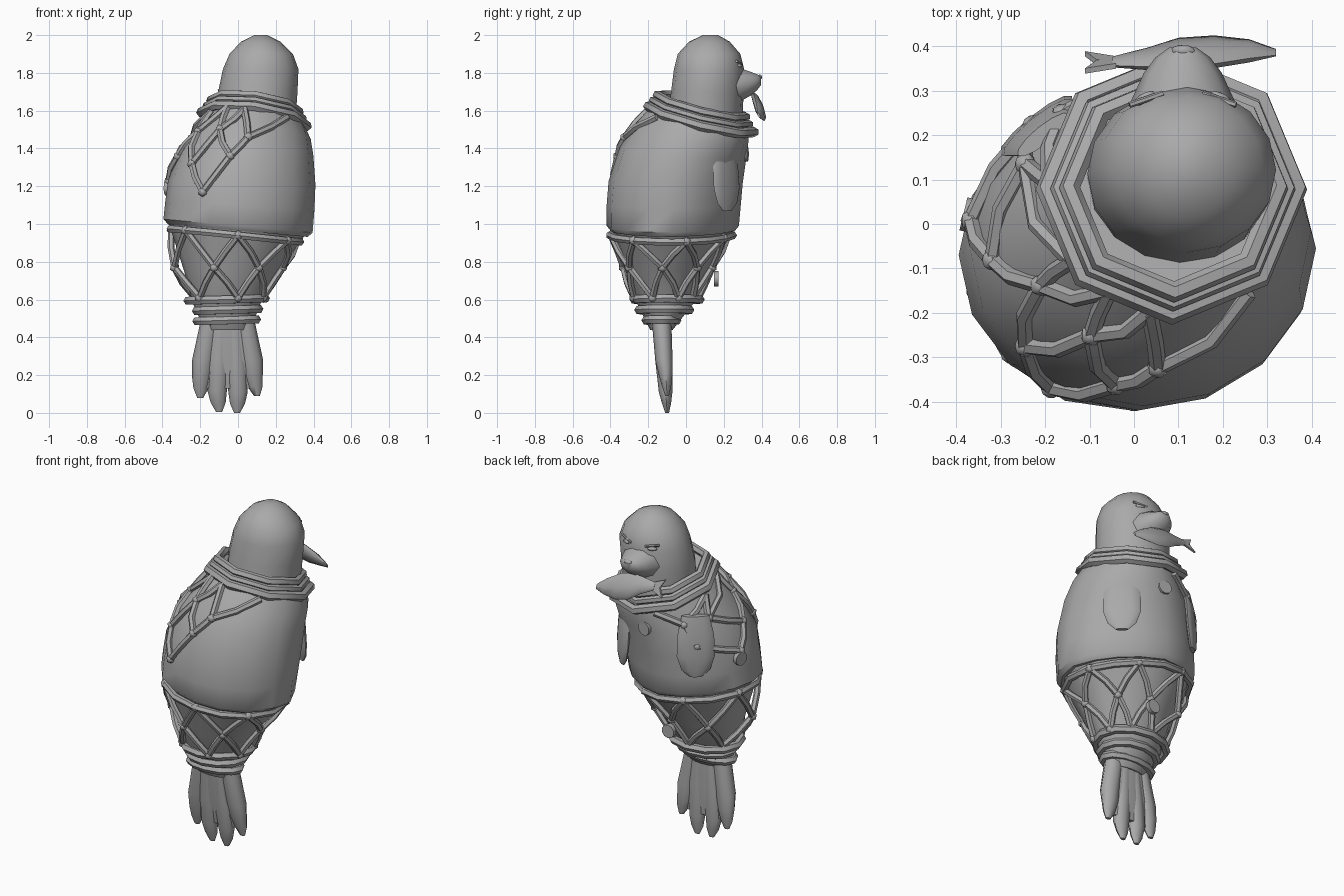
import bpy, bmesh, math
from mathutils import Vector, Matrix
from mathutils.bvhtree import BVHTree

if "Cube" in bpy.data.objects:
    bpy.data.objects.remove(bpy.data.objects["Cube"])

grey = bpy.data.materials.new("plain_grey")
grey.diffuse_color = (0.4, 0.4, 0.4, 1)
grey.use_nodes = True
grey.node_tree.nodes["Principled BSDF"].inputs["Base Color"].default_value = grey.diffuse_color


def finish(ob, angle=40):
    ob.data.materials.clear()
    ob.data.materials.append(grey)
    bpy.ops.object.select_all(action='DESELECT')
    ob.select_set(True)
    bpy.context.view_layer.objects.active = ob
    bpy.ops.object.shade_smooth_by_angle(angle=math.radians(angle))
    return ob


def from_bmesh(name, bm, angle=40):
    bmesh.ops.recalc_face_normals(bm, faces=bm.faces)
    me = bpy.data.meshes.new(name)
    bm.to_mesh(me)
    bm.free()
    ob = bpy.data.objects.new(name, me)
    bpy.context.collection.objects.link(ob)
    return finish(ob, angle)


def loft(name, rings, angle=40):
    bm = bmesh.new()
    vs = [[bm.verts.new(p) for p in r] for r in rings]
    n = len(vs[0])
    for a, b in zip(vs, vs[1:]):
        for i in range(n):
            j = (i + 1) % n
            bm.faces.new((a[i], a[j], b[j], b[i]))
    bm.faces.new(vs[0][::-1])
    bm.faces.new(vs[-1])
    return from_bmesh(name, bm, angle)


def ring(z, xc, yc, rx, ry, tx=0, ty=0, flat=0, n=16):
    # horizontal ellipse, optionally tilted, and flattened toward +x +y
    out = []
    for i in range(n):
        a = 2 * math.pi * i / n - math.pi / 2
        c, s = math.cos(a), math.sin(a)
        k = 1 - flat * 2 * max(0, c) * max(0, s)
        dx, dy = rx * c * k, ry * s * k
        out.append((xc + dx, yc + dy, z + tx * dx + ty * dy))
    return out


def tubes(name, paths, r, closed=False):
    cu = bpy.data.curves.new(name, 'CURVE')
    cu.dimensions = '3D'
    cu.bevel_depth = r
    cu.bevel_resolution = 1
    cu.use_fill_caps = True
    for path in paths:
        sp = cu.splines.new('POLY')
        sp.points.add(len(path) - 1)
        for p, co in zip(sp.points, path):
            p.co = (*co, 1)
        sp.use_cyclic_u = closed
    ob = bpy.data.objects.new(name, cu)
    bpy.context.collection.objects.link(ob)
    bpy.ops.object.select_all(action='DESELECT')
    ob.select_set(True)
    bpy.context.view_layer.objects.active = ob
    bpy.ops.object.convert(target='MESH')
    return finish(bpy.context.object, 50)


def blobs(name, items, sub=1):
    # ellipsoids: (centre, radii, turn about z)
    bm = bmesh.new()
    for c, r, turn in items:
        m = Matrix.Translation(c) @ Matrix.Rotation(turn, 4, 'Z') @ Matrix.Diagonal((*r, 1))
        bmesh.ops.create_icosphere(bm, subdivisions=sub, radius=1, matrix=m)
    return from_bmesh(name, bm, 60)


# torso and tapering lower body
torso = loft("torso", [ring(*r) for r in (
    (0.965, 0, -0.07, 0.37, 0.33, -0.09, 0, 0.1),
    (0.99, 0, -0.07, 0.395, 0.35, -0.09, 0, 0.1),
    (1.10, 0.01, -0.065, 0.395, 0.355, -0.05, 0, 0.08),
    (1.22, 0.02, -0.055, 0.39, 0.355, -0.03, -0.02, 0.05),
    (1.38, 0.047, -0.015, 0.352, 0.335, -0.05, -0.08, 0.02),
    (1.48, 0.082, 0.03, 0.303, 0.30, -0.1, -0.16),
    (1.565, 0.092, 0.075, 0.255, 0.255, -0.12, -0.24),
    (1.61, 0.09, 0.082, 0.225, 0.225, -0.12, -0.24))])
lower = loft("lower_body", [ring(*r) for r in (
    (0.44, -0.055, -0.13, 0.12, 0.06),
    (0.58, -0.06, -0.11, 0.18, 0.15),
    (0.75, -0.035, -0.10, 0.25, 0.22, 0, 0, 0.04),
    (0.98, -0.005, -0.07, 0.365, 0.33, -0.09, 0, 0.09))])

# head
loft("head", [ring(*r) for r in (
    (1.56, 0.10, 0.10, 0.205, 0.20), (1.70, 0.105, 0.113, 0.21, 0.192),
    (1.82, 0.12, 0.122, 0.20, 0.186), (1.90, 0.123, 0.122, 0.168, 0.166),
    (1.965, 0.12, 0.124, 0.105, 0.108), (2.0, 0.12, 0.13, 0.035, 0.04))], 50)

# wedge muzzle: rings along y with half width and lower and upper height
muzzle = []
for y, hw, z0, z1 in ((0.20, 0.135, 1.60, 1.85), (0.27, 0.12, 1.635, 1.835),
                      (0.34, 0.088, 1.675, 1.81), (0.375, 0.062, 1.705, 1.795),
                      (0.398, 0.03, 1.735, 1.785)):
    muzzle.append([(0.11 + hw * math.cos(i * math.pi / 5), y,
                    (z0 + z1) / 2 + (z1 - z0) / 2 * math.sin(i * math.pi / 5)) for i in range(10)])
loft("muzzle", muzzle, 50)
blobs("nose", [((0.11, 0.39, 1.778), (0.03, 0.016, 0.014), 0)])
blobs("eyes", [((0.11 + s * 0.085, 0.283, 1.838), (0.03, 0.014, 0.012), -s * 0.45) for s in (-1, 1)])
tubes("brows", [[(0.11 + s * 0.12, 0.268, 1.862), (0.11 + s * 0.045, 0.294, 1.847)]
                for s in (-1, 1)], 0.007)

# fish held in the mouth, leaning forward at the bottom
fish = []
for x, y, z, hy, hz in ((0.32, 0.386, 1.575, 0.006, 0.014), (0.26, 0.390, 1.592, 0.02, 0.042),
                        (0.18, 0.388, 1.612, 0.025, 0.068), (0.10, 0.382, 1.632, 0.025, 0.07),
                        (0.03, 0.372, 1.65, 0.018, 0.044), (-0.05, 0.365, 1.665, 0.009, 0.02)):
    pts = []
    for i in range(8):
        a = i * math.pi / 4
        dz = hz * math.sin(a)
        pts.append((x, y + hy * math.cos(a) - dz * 0.4, z + dz))
    fish.append(pts)
loft("fish_body", fish, 50)
for s, label in ((1, "upper"), (-1, "lower")):
    loft("fish_tail_" + label, [
        [(x, 0.364 + d - dz * 0.4, 1.666 + dz) for x, dz in (
            (-0.04, -s * 0.014), (-0.04, s * 0.02), (-0.11, s * 0.048), (-0.085, s * 0.002))]
        for d in (-0.006, 0.006)], 30)

# tail flipper: four toes joined by a web
for i, (top, mid, low, tip, tz) in enumerate((
        (-0.14, -0.182, -0.192, -0.20, 0.08), (-0.085, -0.10, -0.11, -0.10, 0.005),
        (-0.02, -0.01, 0.0, -0.005, 0.0), (0.03, 0.072, 0.08, 0.10, 0.09))):
    loft("tail_toe_%d" % (i + 1), [ring(*r, n=8) for r in (
        (tz, tip, -0.10, 0.016, 0.010), (tz + 0.05, (low + tip) / 2, -0.103, 0.040, 0.024),
        (tz + 0.11, low, -0.108, 0.051, 0.036),
        (0.28, mid, -0.117, 0.061, 0.046), (0.50, top, -0.13, 0.055, 0.052))], 60)
loft("tail_web", [ring(*r, n=10) for r in (
    (0.13, -0.055, -0.106, 0.13, 0.022), (0.28, -0.055, -0.117, 0.17, 0.042),
    (0.50, -0.055, -0.13, 0.13, 0.052))], 60)

# rope rings at the neck and above the tail
for i, r in enumerate(((1.625, 0.09, 0.082, 0.235, 0.235), (1.592, 0.088, 0.08, 0.257, 0.257),
                       (1.555, 0.085, 0.08, 0.28, 0.28))):
    tubes("collar_rope_%d" % (i + 1), [ring(*r, -0.13, -0.245, n=8)], (0.024, 0.02, 0.027)[i], True)
for i, r in enumerate(((0.49, -0.06, -0.13, 0.158, 0.082), (0.545, -0.055, -0.115, 0.165, 0.135),
                       (0.60, -0.06, -0.10, 0.205, 0.175))):
    tubes("tail_rope_%d" % (i + 1), [ring(*r, 0.03, 0, n=12)], 0.024, True)

# nets: points laid on the body by angle and height
CENTRE = Vector((0.0, -0.07, 0))


def caster(ob):
    tree = BVHTree.FromPolygons([v.co for v in ob.data.vertices],
                                [p.vertices for p in ob.data.polygons])

    def cast(deg, z, off):
        a = math.radians(deg)
        d = Vector((math.cos(a), math.sin(a), 0))
        hit = tree.ray_cast(CENTRE + d * 2 + Vector((0, 0, z)), -d)[0]
        return (hit or CENTRE + d * 0.25 + Vector((0, 0, z))) + d * off
    return cast


on_torso, on_lower = caster(torso), caster(lower)


def net(name, cast, nodes, links, off, r):
    paths = []
    for a, b in links:
        (d0, z0), (d1, z1) = nodes[a], nodes[b]
        paths.append([cast(d0 + (d1 - d0) * t, z0 + (z1 - z0) * t, off) for t in (0, 0.5, 1)])
    tubes(name + "_cords", paths, r)
    blobs(name + "_knots", [(cast(*n, off), (0.027, 0.027, 0.027), 0)
                            for k, n in nodes.items() if k[0] != "a"])


upper_nodes = {
    "a0": (-18, 1.565), "a1": (-75, 1.61), "a2": (-125, 1.62), "a3": (-175, 1.595),
    "a4": (-220, 1.55), "a5": (-268, 1.48), "b0": (-78, 1.46), "b1": (-118, 1.50),
    "b2": (-162, 1.49), "b3": (-220, 1.44), "b4": (-243, 1.42), "c0": (-98, 1.36),
    "c1": (-140, 1.32), "c2": (-178, 1.36), "c3": (-232, 1.30), "d0": (-122, 1.17),
    "d1": (-192, 1.23)}
upper_links = ("a0b0 a1b0 a1b1 a2b1 a2b2 a3b2 a3b3 a4b3 a4b4 a5b4 b0c0 b1c0 b1c1 "
               "b2c1 b2c2 b3c2 b3c3 b4c3 c0d0 c1d0 c2d1 c3d1").split()
net("upper_net", on_torso, upper_nodes, [(s[:2], s[2:]) for s in upper_links], 0.01, 0.019)


def rim_height(deg):
    return 0.94 - 0.035 * math.cos(math.radians(deg))


def hung(deg, z, off):
    # the lower net bulges away from the body on the left side
    slack = max(0, -math.cos(math.radians(deg))) ** 2 * max(0, 1 - abs(z - 0.78) / 0.16)
    return on_lower(deg, z, off + 0.045 * slack)


lower_nodes, lower_links = {}, []
step = 360 / 7
for i in range(7):
    d = -90 + step * i
    lower_nodes["t%d" % i] = (d, rim_height(d))
    lower_nodes["m%d" % i] = (d + step / 2, 0.77)
    lower_nodes["l%d" % i] = (d - step / 2, 0.77)
    lower_nodes["u%d" % i] = (d, 0.61)
    lower_links += [(k + str(i), s + str(i)) for k in "tu" for s in "ml"]
net("lower_net", hung, lower_nodes, lower_links, 0.014, 0.018)
tubes("lower_net_rim", [[hung(-90 + step / 2 * i, rim_height(-90 + step / 2 * i), 0.016)
                         for i in range(14)]], 0.021, True)

# round floats hanging from the nets
bm = bmesh.new()
for c in ((-0.372, 0.02, 1.19), (0.05, 0.315, 1.37), (0.0, 0.16, 0.71)):
    d = Vector(c) - Vector((0, -0.07, c[2]))
    m = Matrix.Translation(c) @ d.to_track_quat('Z', 'Y').to_matrix().to_4x4()
    bmesh.ops.create_cone(bm, cap_ends=True, segments=10, radius1=0.04, radius2=0.04,
                          depth=0.025, matrix=m)
from_bmesh("net_floats", bm)

# side flippers: paddles lying flat against the torso
for name, deg, zc in (("right_flipper", 47, 1.25), ("left_flipper", 127, 1.30)):
    place = Matrix.Translation(on_torso(deg, zc, 0.0)) @ Matrix.Rotation(math.radians(deg + 2), 4, 'Z')
    loft(name, [[place @ Vector(p) for p in ring(*r, n=12)] for r in (
        (-0.18, 0.012, 0, 0.012, 0.035), (-0.14, 0.012, 0, 0.018, 0.078),
        (-0.06, 0.008, 0, 0.022, 0.104), (0.06, 0.0, 0, 0.024, 0.10),
        (0.17, -0.02, 0, 0.02, 0.075))], 45)
